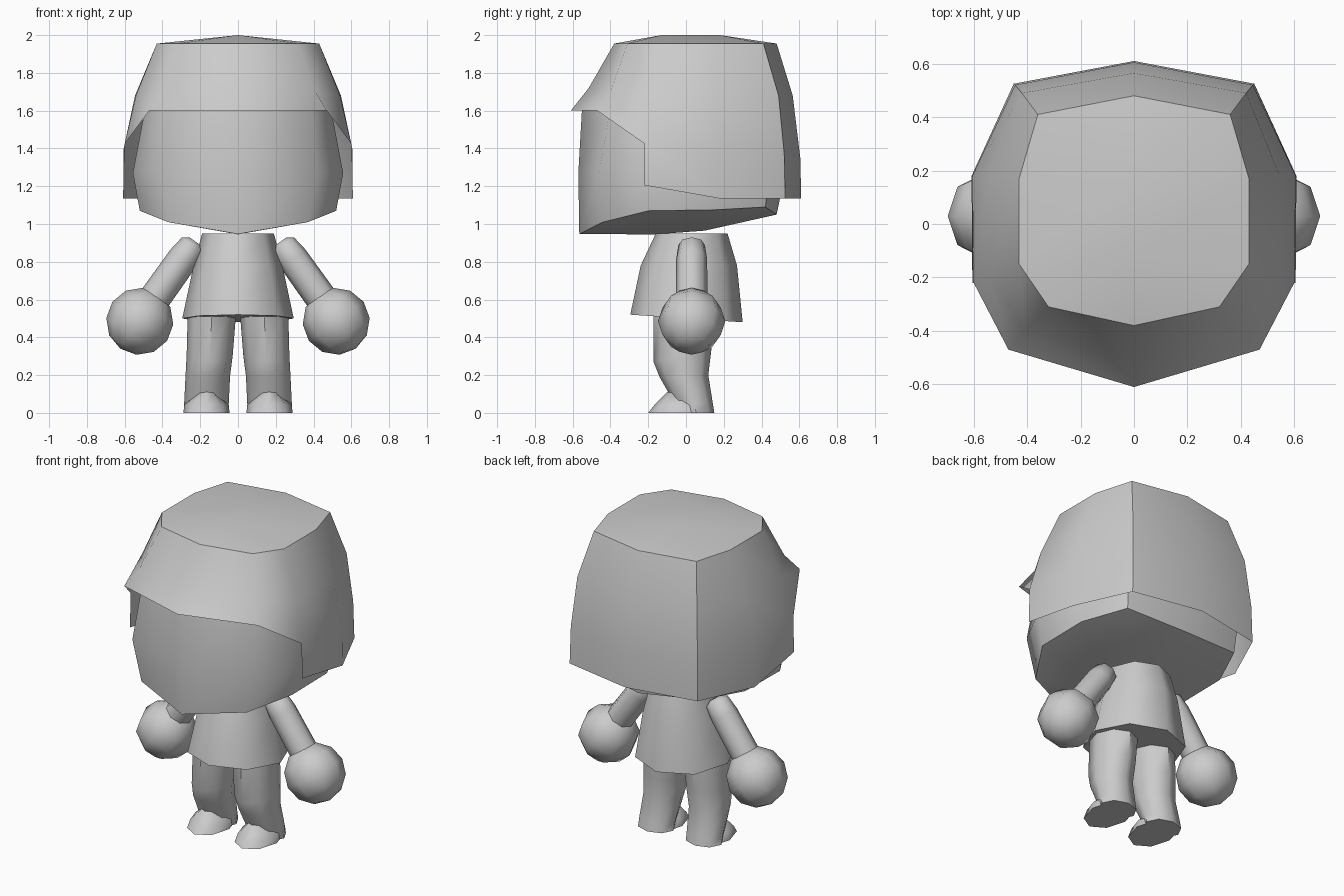
import bpy, bmesh, math
from mathutils import Vector, Matrix

if "Cube" in bpy.data.objects:
    bpy.data.objects.remove(bpy.data.objects["Cube"])

grey = bpy.data.materials.new("light_grey")
grey.diffuse_color = (0.6, 0.6, 0.6, 1)
grey.use_nodes = True
grey.node_tree.nodes["Principled BSDF"].inputs["Base Color"].default_value = grey.diffuse_color


def finish(bm, name, angle=52):
    bmesh.ops.remove_doubles(bm, verts=bm.verts, dist=0.0005)
    bmesh.ops.recalc_face_normals(bm, faces=bm.faces)
    me = bpy.data.meshes.new(name)
    bm.to_mesh(me)
    bm.free()
    ob = bpy.data.objects.new(name, me)
    bpy.context.collection.objects.link(ob)
    me.materials.append(grey)
    bpy.ops.object.select_all(action='DESELECT')
    ob.select_set(True)
    bpy.context.view_layer.objects.active = ob
    bpy.ops.object.shade_smooth_by_angle(angle=math.radians(angle))
    return ob


def loft(name, rings, cap_start=False, cap_end=False, angle=52):
    """Skin a stack of equal-length rings; None points leave a gap."""
    bm = bmesh.new()
    rows = [[bm.verts.new(p) if p else None for p in r] for r in rings]
    n = len(rows[0])
    for a, b in zip(rows, rows[1:]):
        for i in range(n):
            q = (a[i], a[(i + 1) % n], b[(i + 1) % n], b[i])
            if all(q):
                bm.faces.new(q)
    if cap_start:
        bm.faces.new(rows[0])
    if cap_end:
        bm.faces.new(rows[-1])
    return finish(bm, name, angle)


def mirrored(half):
    """Half ring from front centre to back centre -> full ring of ten."""
    return half + [p and (-p[0], p[1], p[2]) for p in half[-2:0:-1]]


def oval(cx, rx, y0, y1, z0, z1, n=8):
    """Oval ring from front y0 (height z0) to back y1 (height z1)."""
    cy, ry = (y0 + y1) / 2, (y1 - y0) / 2
    out = []
    for i in range(n):
        t = 2 * math.pi * i / n
        c = math.cos(t)
        out.append((cx + rx * math.sin(t), cy - ry * c,
                    (z0 + z1) / 2 + (z0 - z1) / 2 * c))
    return out


# Head: shallow keel underneath, round cheeks, top hidden by the hair
loft("head", [mirrored(h) for h in (
    [(0, -.17, .945)] * 3 + [(0, .1, .965)] * 3,
    [(0, -.565, .947), (.37, -.44, 1.01), (.52, -.2, 1.07),
     (.52, .15, 1.075), (.4, .42, 1.09), (0, .48, 1.05)],
    [(0, -.57, 1.27), (.42, -.46, 1.27), (.557, -.2, 1.27),
     (.557, .15, 1.27), (.41, .44, 1.27), (0, .525, 1.27)],
    [(0, -.55, 1.62), (.39, -.4, 1.62), (.49, -.18, 1.62),
     (.49, .15, 1.62), (.37, .42, 1.62), (0, .5, 1.62)],
)], cap_end=True)

# Hair: open shell with a fringe in front and a long back
loft("hair", [mirrored(h) for h in (
    [(0, -.13, 2.0)] * 3 + [(0, .18, 2.0)] * 3,
    [(0, -.38, 1.955), (.32, -.31, 1.955), (.43, -.15, 1.955),
     (.43, .17, 1.955), (.36, .41, 1.955), (0, .48, 1.955)],
    [(0, -.515, 1.72), (.41, -.4, 1.70), (.54, -.19, 1.68),
     (.545, .18, 1.68), (.42, .49, 1.68), (0, .565, 1.68)],
    [(0, -.61, 1.6), (.47, -.47, 1.6), (.6, -.22, 1.425),
     (.605, .18, 1.4), (.445, .52, 1.37), (0, .605, 1.35)],
    [None, None, (.605, -.22, 1.205),
     (.608, .18, 1.135), (.45, .525, 1.135), (0, .61, 1.135)],
)])

# Torso: flared shirt
loft("torso", [
    oval(0, .295, -.295, .30, .52, .48),
    oval(0, .235, -.24, .27, .78, .78),
    oval(0, .19, -.16, .22, .95, .95),
], True, True)

for s, side in ((1, "right"), (-1, "left")):
    # Arm: tapered tube with a rounded shoulder
    a, b = Vector((s * .235, .03, .895)), Vector((s * .46, .03, .58))
    d = (b - a).normalized()
    u = Vector((0, 1, 0))
    v = d.cross(u)
    rings = []
    for t, r in ((-.04, .035), (.02, .07), (.25, .082), (1, .084)):
        c = a.lerp(b, t)
        rings.append([tuple(c + r * (math.cos(k * math.pi / 4) * u +
                                     math.sin(k * math.pi / 4) * v)) for k in range(8)])
    loft(side + "_arm", rings, True, True)

    # Hand: ball aligned with the arm
    bm = bmesh.new()
    m = Matrix.Translation((s * .52, .03, .485)) @ d.to_track_quat('Z', 'Y').to_matrix().to_4x4()
    bmesh.ops.create_uvsphere(bm, u_segments=8, v_segments=6, radius=.178, matrix=m)
    finish(bm, side + "_hand", 60)

    # Leg: trouser tube bent back at the knee
    loft(side + "_leg", [
        oval(s * .168, .118, -.04, .15, 0, 0),
        oval(s * .167, .118, -.06, .142, .05, .05),
        oval(s * .16, .118, -.14, .118, .19, .2),
        oval(s * .15, .122, -.172, .135, .27, .34),
        oval(s * .138, .128, -.172, .14, .53, .53),
    ], True, True)

    # Foot: low wedge poking out in front
    loft(side + "_foot", [
        oval(s * .167, .122, -.2, .15, 0, 0),
        oval(s * .167, .118, -.165, .13, .045, .04),
        oval(s * .165, .05, -.1, .05, .11, .09),
    ], True, True)
